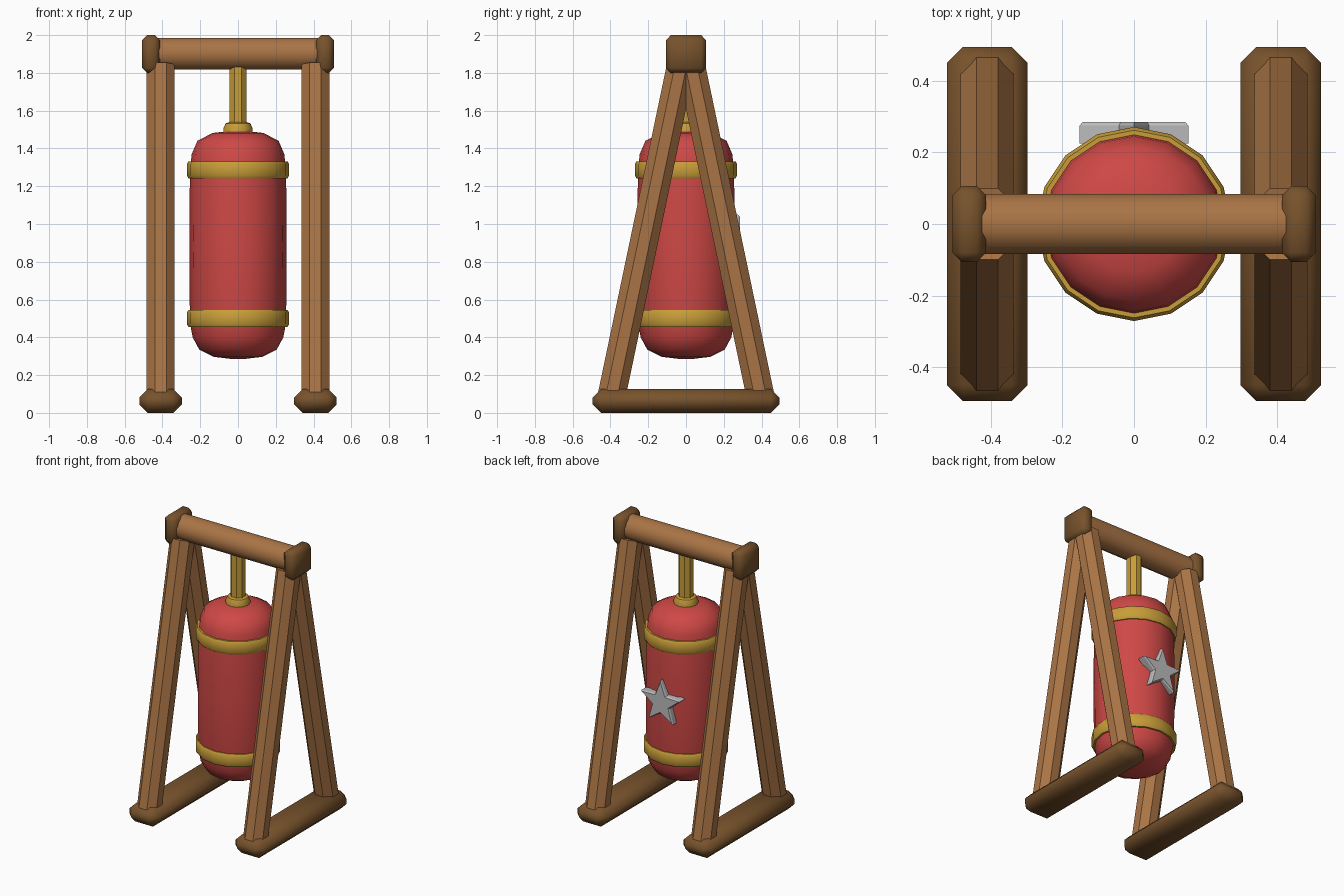
import bpy, bmesh, math
from mathutils import Vector

cube = bpy.data.objects.get("Cube")
if cube:
    bpy.data.objects.remove(cube, do_unlink=True)


def material(name, rgb):
    m = bpy.data.materials.new(name)
    m.use_nodes = True
    m.diffuse_color = (*rgb, 1)
    m.node_tree.nodes["Principled BSDF"].inputs["Base Color"].default_value = (*rgb, 1)
    return m


RED = material("red leather", (0.62, 0.065, 0.06))
GOLD = material("gold trim", (0.58, 0.34, 0.04))
WOOD = material("light wood", (0.40, 0.175, 0.06))
DARK = material("dark wood", (0.185, 0.085, 0.025))
STEEL = material("pale steel", (0.5, 0.5, 0.51))


def finish(bm, name, mat, smooth=None, bevel=0):
    """Turn a bmesh into an object, optionally chamfered and smooth shaded."""
    bmesh.ops.recalc_face_normals(bm, faces=bm.faces)
    if bevel:
        bmesh.ops.bevel(bm, geom=bm.edges[:], offset=bevel, segments=1, affect='EDGES')
    mesh = bpy.data.meshes.new(name)
    bm.to_mesh(mesh)
    bm.free()
    mesh.materials.append(mat)
    ob = bpy.data.objects.new(name, mesh)
    bpy.context.collection.objects.link(ob)
    if smooth:
        bpy.ops.object.select_all(action='DESELECT')
        ob.select_set(True)
        bpy.context.view_layer.objects.active = ob
        bpy.ops.object.shade_smooth_by_angle(angle=math.radians(smooth))
    return ob


def block(name, mat, centre, size, bevel, smooth=None):
    bm = bmesh.new()
    bmesh.ops.create_cube(bm, size=1)
    bmesh.ops.scale(bm, vec=size, verts=bm.verts)
    bmesh.ops.translate(bm, vec=centre, verts=bm.verts)
    return finish(bm, name, mat, smooth, bevel)


def lathe(name, mat, profile, sides, smooth=None):
    """Spin (radius, z) points around the z axis and cap both ends."""
    bm = bmesh.new()
    rings = [[bm.verts.new((r * math.cos(a), r * math.sin(a), z))
              for a in (math.tau * i / sides for i in range(sides))]
             for r, z in profile]
    for low, high in zip(rings, rings[1:]):
        for i in range(sides):
            j = (i + 1) % sides
            bm.faces.new((low[i], low[j], high[j], high[i]))
    bm.faces.new(rings[0])
    bm.faces.new(rings[-1])
    return finish(bm, name, mat, smooth)


def bar(name, mat, start, end, apothem, sides, smooth=None):
    """Prism between two points with a flat side facing along the axes."""
    start, end = Vector(start), Vector(end)
    radius = apothem / math.cos(math.pi / sides)
    axis = (end - start).normalized()
    side = Vector((0, 1, 0)) if abs(axis.x) > 0.9 else Vector((1, 0, 0))
    other = axis.cross(side).normalized()
    bm = bmesh.new()
    rings = []
    for p in (start, end):
        ring = []
        for i in range(sides):
            a = math.tau * (i + 0.5) / sides
            ring.append(bm.verts.new(p + radius * (math.cos(a) * side + math.sin(a) * other)))
        rings.append(ring)
    for i in range(sides):
        j = (i + 1) % sides
        bm.faces.new((rings[0][i], rings[0][j], rings[1][j], rings[1][i]))
    bm.faces.new(rings[0])
    bm.faces.new(rings[1])
    return finish(bm, name, mat, smooth)


# Wooden frame: feet, end caps and pairs of leaning legs
for s, label in ((1, "left"), (-1, "right")):
    block(f"{label}_foot", DARK, (s * 0.41, 0, 0.063), (0.225, 0.99, 0.126), 0.045, 50)
    block(f"{label}_end_cap", DARK, (s * 0.46, 0, 1.9), (0.094, 0.212, 0.2), 0.026, 50)
    for t, end in ((-1, "front"), (1, "back")):
        bar(f"{label}_{end}_leg", WOOD, (s * 0.41, t * 0.4, 0.06),
            (s * 0.41, t * 0.027, 1.84), 0.074, 8)
bar("top_beam", WOOD, (-0.44, 0, 1.902), (0.44, 0, 1.902), 0.084, 12, 40)

# Hanging bag
lathe("punching_bag", RED,
      [(0.04, 0.286), (0.13, 0.297), (0.205, 0.335), (0.24, 0.4), (0.255, 0.48),
       (0.257, 0.88), (0.255, 1.28), (0.245, 1.37), (0.215, 1.44), (0.135, 1.482),
       (0.04, 1.492)], 16, 50)
for z, label in ((0.5, "lower"), (1.287, "upper")):
    lathe(f"{label}_band", GOLD,
          [(0.24, z - 0.045), (0.262, z - 0.045), (0.271, z - 0.03),
           (0.271, z + 0.03), (0.262, z + 0.045), (0.24, z + 0.045)], 16, 40)

# Hanger above the bag
lathe("hanger_collar", GOLD,
      [(0.078, 1.47), (0.078, 1.505), (0.066, 1.532), (0.045, 1.54)], 12, 30)
bar("hanger_rod", GOLD, (0, 0, 1.5), (0, 0, 1.86), 0.046, 8)

# Star badge on the back of the bag
bm = bmesh.new()
outline = []
for i in range(10):
    r = 0.072 if i % 2 else 0.16
    a = math.tau * i / 10
    outline.append(bm.verts.new((r * math.sin(a), 0.225, 0.89 + r * math.cos(a))))
face = bm.faces.new(outline)
new = bmesh.ops.extrude_face_region(bm, geom=[face])["geom"]
bmesh.ops.translate(bm, vec=(0, 0.05, 0), verts=[v for v in new if isinstance(v, bmesh.types.BMVert)])
cap = [f for f in new if isinstance(f, bmesh.types.BMFace)]
bmesh.ops.recalc_face_normals(bm, faces=bm.faces)
bmesh.ops.inset_region(bm, faces=cap, thickness=0.01, depth=0.01)
finish(bm, "star_badge", STEEL)
